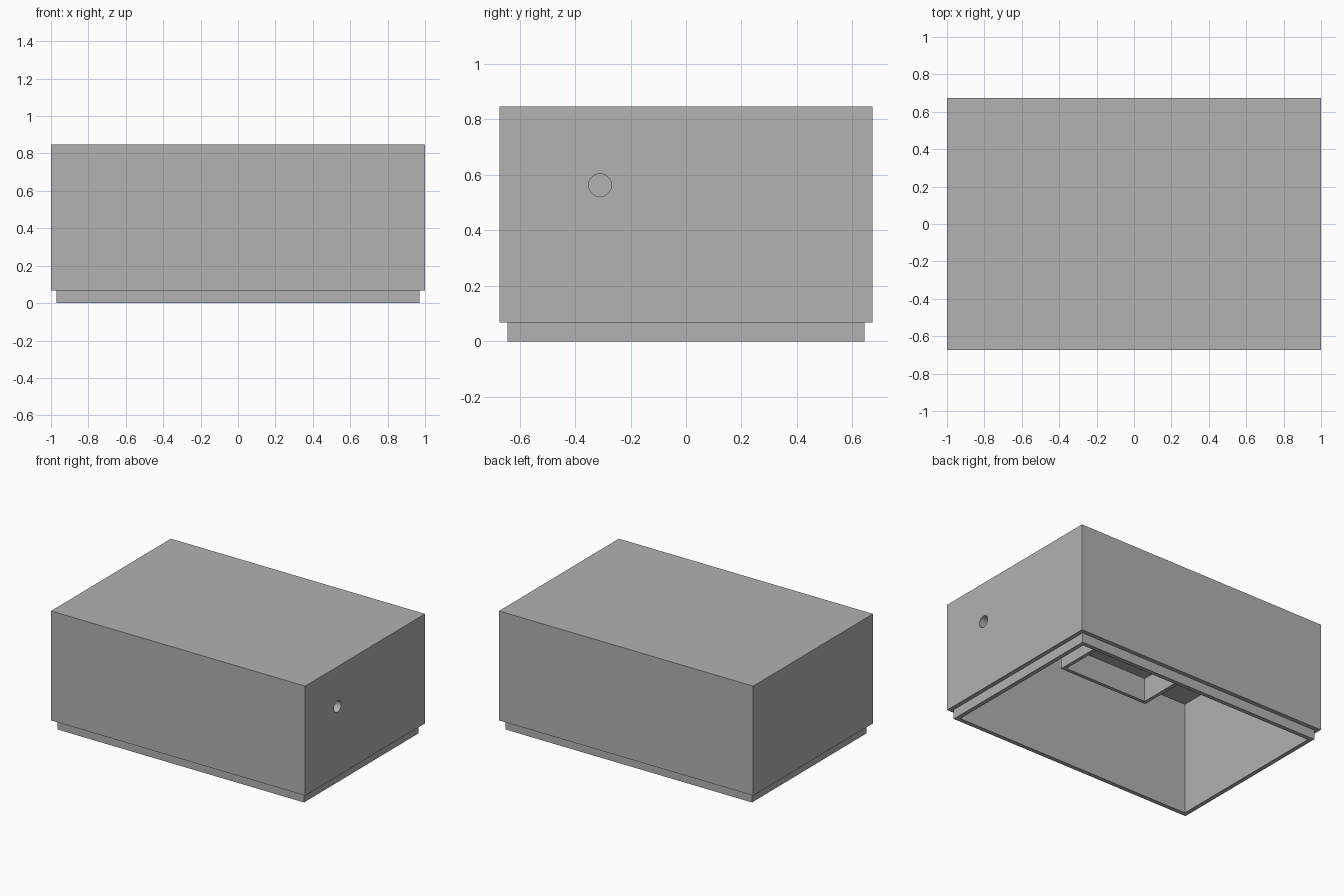
import bpy
import math

cube = bpy.data.objects.get("Cube")
if cube:
    bpy.data.objects.remove(cube, do_unlink=True)

grey = bpy.data.materials.new("light_grey")
grey.use_nodes = True
grey.diffuse_color = (0.445, 0.445, 0.445, 1)
grey.node_tree.nodes["Principled BSDF"].inputs["Base Color"].default_value = grey.diffuse_color


def box(name, low, high):
    """Box between two corners."""
    centre = [(a + b) / 2 for a, b in zip(low, high)]
    bpy.ops.mesh.primitive_cube_add(size=1, location=centre)
    obj = bpy.context.object
    obj.name = name
    obj.scale = [b - a for a, b in zip(low, high)]
    bpy.ops.object.transform_apply(location=False, rotation=False, scale=True)
    obj.data.materials.append(grey)
    return obj


def boolean(obj, other, operation):
    """Apply a boolean and discard the second object."""
    other.hide_render = True
    mod = obj.modifiers.new(operation.lower(), "BOOLEAN")
    mod.operation = operation
    mod.solver = "EXACT"
    mod.object = other
    bpy.context.view_layer.objects.active = obj
    bpy.ops.object.modifier_apply(modifier=mod.name)
    bpy.data.objects.remove(other, do_unlink=True)


HALF_X, HALF_Y, TOP = 1.0, 0.673, 0.847
STEP, LIP_Z, WALL, CEILING = 0.03, 0.068, 0.06, 0.803

# Outer shell with a stepped lip below
shell = box("enclosure_shell", (-HALF_X, -HALF_Y, LIP_Z), (HALF_X, HALF_Y, TOP))
lip = box("lip", (STEP - HALF_X, STEP - HALF_Y, 0),
          (HALF_X - STEP, HALF_Y - STEP, LIP_Z + STEP))
boolean(shell, lip, "UNION")

# Hollow interior, open at the bottom
cavity = box("cavity", (WALL - HALF_X, WALL - HALF_Y, -0.1),
             (HALF_X - WALL, HALF_Y - WALL, CEILING))
boolean(shell, cavity, "DIFFERENCE")

# Cable hole through the left wall
bpy.ops.mesh.primitive_cylinder_add(vertices=48, radius=0.041, depth=0.3,
                                    location=(HALF_X, -0.31, 0.563),
                                    rotation=(0, math.pi / 2, 0))
boolean(shell, bpy.context.object, "DIFFERENCE")

# Rectangular holder frame hanging from the ceiling
low, high = (-0.555, -0.55, 0.635), (0.15, 0.0, CEILING + 0.01)
RIM = 0.025
holder = box("holder_frame", low, high)
pocket = box("pocket", (low[0] + RIM, low[1] + RIM, low[2] - 0.1),
             (high[0] - RIM, high[1] - RIM, high[2] + 0.1))
boolean(holder, pocket, "DIFFERENCE")
